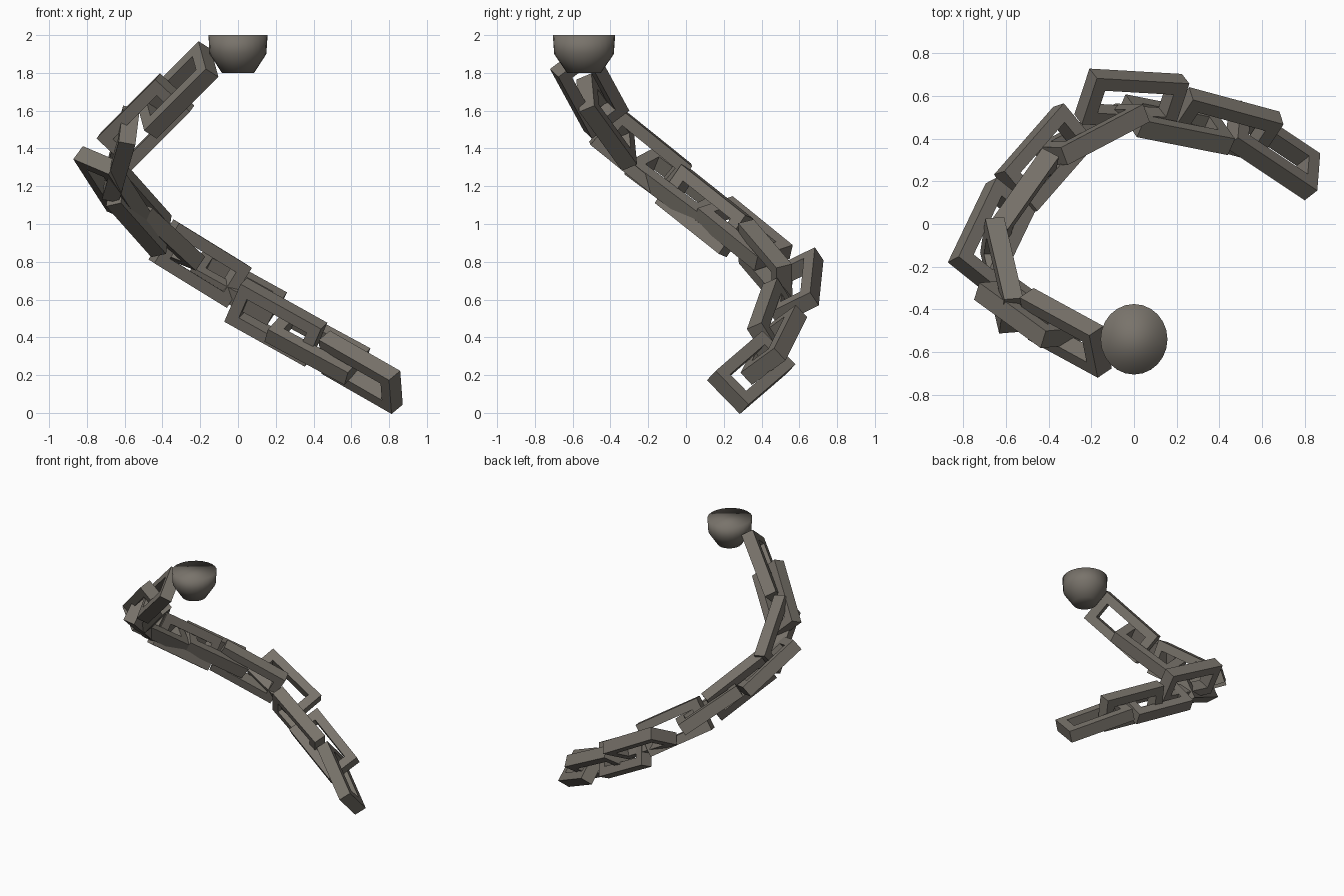
import bpy, bmesh, math
from mathutils import Vector, Matrix

if "Cube" in bpy.data.objects:
    bpy.data.objects.remove(bpy.data.objects["Cube"])

iron = bpy.data.materials.new("weathered iron")
iron.diffuse_color = (0.19, 0.172, 0.147, 1)
iron.use_nodes = True
iron.node_tree.nodes["Principled BSDF"].inputs["Base Color"].default_value = iron.diffuse_color

LENGTH, WIDTH, DEPTH, BAR = 0.495, 0.25, 0.09, 0.064

# Each link: centre, long direction, width direction
links = [
    ((-.32, -.51, 1.71), (-.66, .36, -.66), (-.18, .83, .60)),
    ((-.49, -.42, 1.54), (-.62, .45, -.62), (.73, .07, -.70)),
    ((-.62, -.24, 1.37), (-.18, .77, -.62), (.10, .62, .78)),
    ((-.665, -.055, 1.20), (.36, .75, -.56), (.75, -.57, -.33)),
    ((-.525, .095, 1.07), (.48, .68, -.54), (.08, .51, .85)),
    ((-.415, .305, .95), (.56, .64, -.52), (.62, -.75, -.25)),
    ((-.20, .42, .79), (.78, .41, -.48), (.55, .00, .83)),
    ((-.01, .585, .67), (.87, -.05, -.48), (.25, .86, .44)),
    ((.20, .465, .48), (.86, -.17, -.48), (.39, -.50, .76)),
    ((.42, .465, .36), (.85, -.23, -.46), (.50, .70, .50)),
    ((.65, .345, .215), (.75, -.50, -.43), (.00, -.73, .68)),
]


def finish(bm, name, location=(0, 0, 0)):
    mesh = bpy.data.meshes.new(name)
    bmesh.ops.recalc_face_normals(bm, faces=bm.faces)
    bm.to_mesh(mesh)
    bm.free()
    mesh.materials.append(iron)
    ob = bpy.data.objects.new(name, mesh)
    ob.location = location
    bpy.context.collection.objects.link(ob)
    return ob


def chain_link(name, centre, along, across):
    """Rectangular frame: outer and inner loops, front and back."""
    bm = bmesh.new()
    rings = []
    for inset, z in ((0, -1), (0, 1), (BAR, 1), (BAR, -1)):
        hx, hy = LENGTH / 2 - inset, WIDTH / 2 - inset
        rings.append([bm.verts.new((sx * hx, sy * hy, z * DEPTH / 2))
                      for sx, sy in ((-1, -1), (1, -1), (1, 1), (-1, 1))])
    for r in range(4):
        a, b = rings[r], rings[(r + 1) % 4]
        for i in range(4):
            j = (i + 1) % 4
            bm.faces.new((a[i], a[j], b[j], b[i]))
    ob = finish(bm, name)
    x = Vector(along).normalized()
    z = x.cross(Vector(across)).normalized()
    y = z.cross(x)
    rot = Matrix((x, y, z)).transposed().to_4x4()
    ob.matrix_world = Matrix.Translation(centre) @ rot


# Chain
for n, (c, d, b) in enumerate(links, 1):
    chain_link(f"chain_link_{n:02d}", c, d, b)

# Rounded knob at the top end of the chain, cut flat above and below
SIDES = 24
bm = bmesh.new()
knob = [[bm.verts.new((r * .95 * math.cos(2 * math.pi * i / SIDES),
                       r * math.sin(2 * math.pi * i / SIDES), z))
         for i in range(SIDES)]
        for r, z in ((.165, 2.0), (.158, 1.9), (.09, 1.8))]
for a, b in zip(knob, knob[1:]):
    for i in range(SIDES):
        j = (i + 1) % SIDES
        bm.faces.new((a[i], a[j], b[j], b[i]))
bm.faces.new(knob[0])
bm.faces.new(knob[-1])
ob = finish(bm, "anchor_knob", (0, -.54, 0))
ob.data.shade_smooth()
